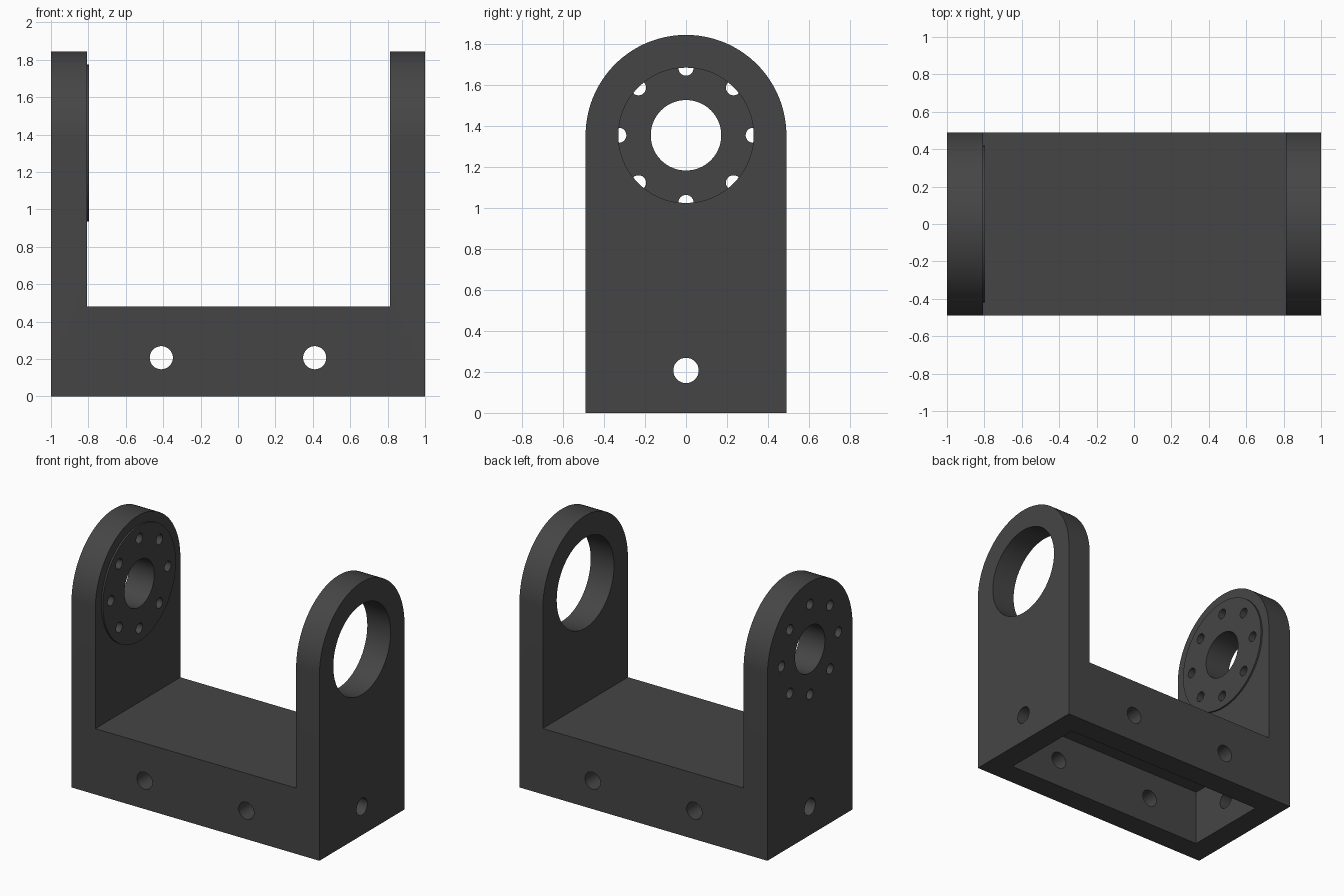
import bpy, bmesh
from math import pi, sin, cos, radians

if "Cube" in bpy.data.objects:
    bpy.data.objects.remove(bpy.data.objects["Cube"])

HALF_Y, AXIS_Z, BASE_Z = 0.49, 1.355, 0.48


def box(name, x0, x1, y0, y1, z0, z1):
    bpy.ops.mesh.primitive_cube_add(size=1, location=((x0 + x1) / 2, (y0 + y1) / 2, (z0 + z1) / 2))
    ob = bpy.context.object
    ob.name = name
    ob.scale = (x1 - x0, y1 - y0, z1 - z0)
    bpy.ops.object.transform_apply(location=True, rotation=True, scale=True)
    return ob


def rod(name, r, a0, a1, u, z, axis='X', sides=64):
    """Cylinder from a0 to a1 along the axis; u is the other horizontal coordinate."""
    mid = (a0 + a1) / 2
    loc, rot = ((mid, u, z), (0, pi / 2, 0)) if axis == 'X' else ((u, mid, z), (pi / 2, 0, 0))
    bpy.ops.mesh.primitive_cylinder_add(vertices=sides, radius=r, depth=a1 - a0, location=loc, rotation=rot)
    ob = bpy.context.object
    ob.name = name
    bpy.ops.object.transform_apply(location=True, rotation=True, scale=True)
    return ob


def combine(target, tool, operation='DIFFERENCE'):
    mod = target.modifiers.new("cut", 'BOOLEAN')
    mod.operation, mod.solver, mod.object = operation, 'EXACT', tool
    bpy.context.view_layer.objects.active = target
    bpy.ops.object.modifier_apply(modifier=mod.name)
    bpy.data.objects.remove(tool, do_unlink=True)


# Bracket body: arched side profile extruded along x
N = 64
profile = [(-HALF_Y, 0), (HALF_Y, 0)]
profile += [(HALF_Y * cos(pi * i / N), AXIS_Z + HALF_Y * sin(pi * i / N)) for i in range(N + 1)]
bm = bmesh.new()
face = bm.faces.new([bm.verts.new((-1, y, z)) for y, z in profile])
ext = bmesh.ops.extrude_face_region(bm, geom=[face])
bmesh.ops.translate(bm, vec=(2, 0, 0), verts=[v for v in ext['geom'] if isinstance(v, bmesh.types.BMVert)])
bmesh.ops.recalc_face_normals(bm, faces=bm.faces)
mesh = bpy.data.meshes.new("yoke_bracket")
bm.to_mesh(mesh)
bm.free()
body = bpy.data.objects.new("yoke_bracket", mesh)
bpy.context.collection.objects.link(body)

# Opening between the arms, and the hollow underside
combine(body, box("opening", -0.808, 0.812, -0.7, 0.7, BASE_Z, 2.2))
combine(body, box("underside_pocket", -0.83, 0.83, -0.32, 0.32, -0.2, 0.41))

# Raised round pad on the inner face of the left arm
combine(body, rod("mount_pad", 0.42, -0.9, -0.796, 0, AXIS_Z, sides=96), 'UNION')

# Arm bores: large on the right, small on the left with a ring of bolt holes
combine(body, rod("bearing_bore", 0.33, 0.6, 1.2, 0, AXIS_Z, sides=96))
combine(body, rod("shaft_bore", 0.172, -1.2, -0.6, 0, AXIS_Z))
for i in range(8):
    a = i * pi / 4
    combine(body, rod("bolt_hole", 0.037, -1.2, -0.6, 0.328 * cos(a), AXIS_Z + 0.328 * sin(a), sides=24))

# Base fixing holes, front to back and end to end
for x in (-0.41, 0.41):
    combine(body, rod("fixing_hole", 0.062, -0.8, 0.8, x, 0.207, axis='Y', sides=32))
combine(body, rod("fixing_hole", 0.062, -1.2, 1.2, 0, 0.207, sides=32))

# Dark grey finish, crisp edges with smooth curves
mat = bpy.data.materials.new("dark_grey")
mat.diffuse_color = (0.06, 0.06, 0.06, 1)
mat.use_nodes = True
mat.node_tree.nodes["Principled BSDF"].inputs["Base Color"].default_value = mat.diffuse_color
body.data.materials.clear()
body.data.materials.append(mat)
bpy.ops.object.select_all(action='DESELECT')
body.select_set(True)
bpy.context.view_layer.objects.active = body
bpy.ops.object.shade_smooth_by_angle(angle=radians(30))
